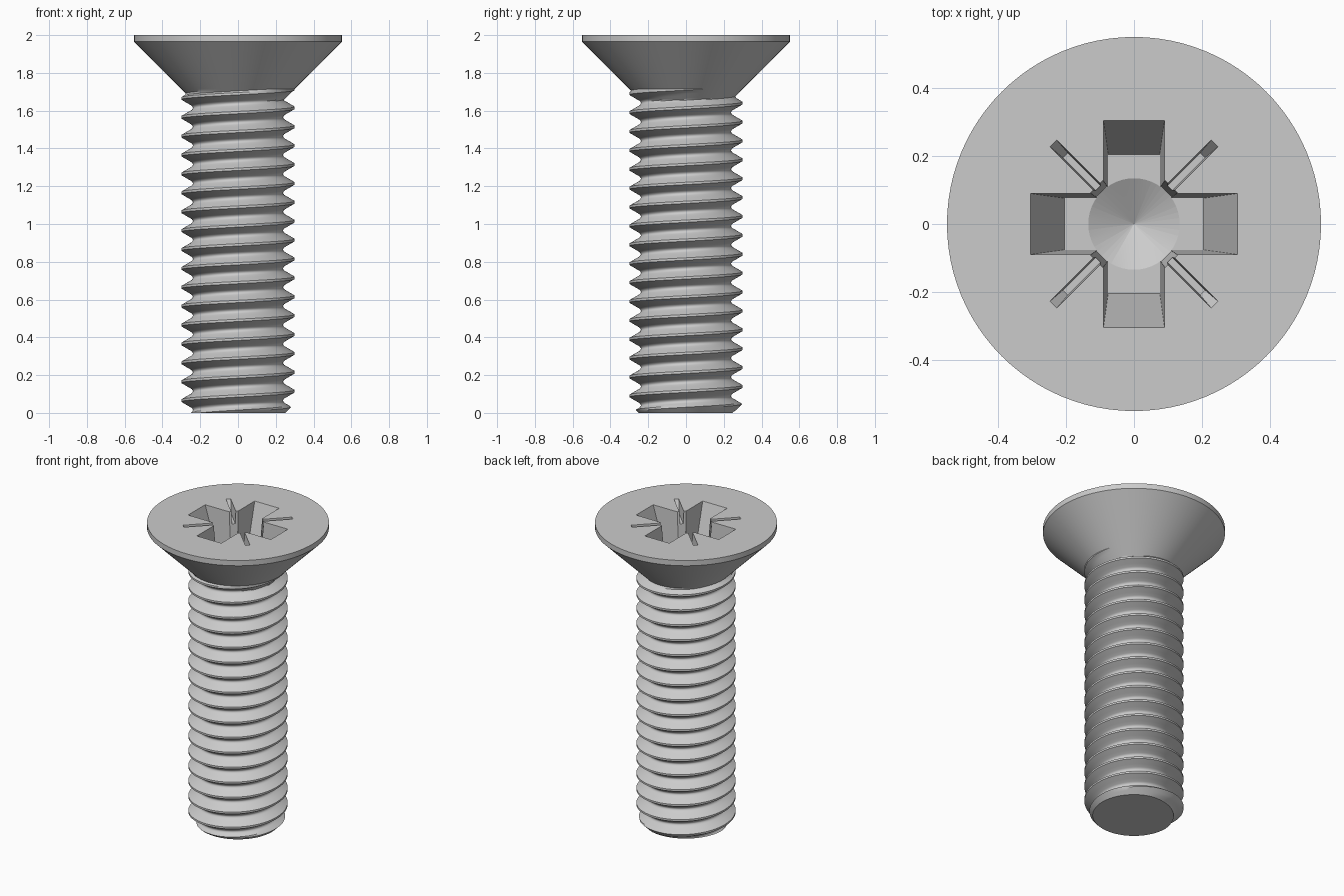
import bpy, bmesh, math
from mathutils import Matrix

if "Cube" in bpy.data.objects:
    bpy.data.objects.remove(bpy.data.objects["Cube"])

N = 96              # segments around
PITCH = 0.1
R_OUT, R_ROOT = 0.3, 0.239
Z_NECK = 1.715      # where the cone meets the shank
CREST = 0.015       # crest height at angle 0


def thread_radius(u):
    """Radius at phase u (in pitches, crest at 0): flat crest, 60 degree flanks, rounded root."""
    d = abs((u + 0.5) % 1.0 - 0.5)
    if d <= 0.0626:
        return R_OUT
    drop = (d - 0.0625) * PITCH * math.sqrt(3)
    if d > 0.36:
        knee = (0.36 - 0.0625) * PITCH * math.sqrt(3)
        t = (d - 0.36) / 0.14
        drop = knee + (R_OUT - R_ROOT - knee) * (1 - (1 - t) ** 2)
    return R_OUT - drop


def body_point(z, u):
    """Clamp to the shank, with a chamfered tip and a conical neck."""
    z = min(max(z, 0.0), Z_NECK)
    if z in (0.0, Z_NECK):
        return (0.25 if z == 0 else R_OUT), z
    r = min(thread_radius(u), 0.25 + z)
    return max(r, R_OUT - (Z_NECK - z)), z


# Threaded shank and countersunk head as one skin
phases = [-0.0625, 0.0625, 0.15, 0.25, 0.36, 0.40, 0.45, 0.5, 0.55, 0.60, 0.64, 0.75, 0.85]
bm = bmesh.new()
columns = []
for i in range(N + 1):
    a = 2 * math.pi * i / N
    profile = []
    for k in range(-2, 19):
        for p in phases:
            z = CREST + PITCH * (k + p + i / N)
            zc = min(max(z, 0.0), Z_NECK)
            u = (zc - CREST) / PITCH - i / N
            r, zz = body_point(z, u)
            if zz == 0.0:
                r = min(0.25, thread_radius(u))
            profile.append((r, zz))
    profile += [(0.55, 1.965), (0.55, 2.0)]
    columns.append([bm.verts.new((r * math.cos(a), r * math.sin(a), z)) for r, z in profile])
for c0, c1 in zip(columns, columns[1:]):
    for j in range(len(c0) - 1):
        bm.faces.new((c0[j], c1[j], c1[j + 1], c0[j + 1]))
bmesh.ops.remove_doubles(bm, verts=bm.verts, dist=1e-4)
bmesh.ops.holes_fill(bm, edges=[e for e in bm.edges if e.is_boundary], sides=0)
bmesh.ops.recalc_face_normals(bm, faces=bm.faces)
mesh = bpy.data.meshes.new("screw")
bm.to_mesh(mesh)
bm.free()
screw = bpy.data.objects.new("screw", mesh)
bpy.context.collection.objects.link(screw)
bpy.context.view_layer.objects.active = screw
screw.select_set(True)
bpy.ops.object.shade_smooth_by_angle(angle=math.radians(32))


def cut(bm, smooth=False):
    """Subtract the bmesh from the screw."""
    bmesh.ops.recalc_face_normals(bm, faces=bm.faces)
    for f in bm.faces:
        f.smooth = smooth
    m = bpy.data.meshes.new("recess_cutter")
    bm.to_mesh(m)
    bm.free()
    tool = bpy.data.objects.new("recess_cutter", m)
    tool.hide_render = True
    bpy.context.collection.objects.link(tool)
    mod = screw.modifiers.new("recess", 'BOOLEAN')
    mod.operation, mod.solver, mod.object = 'DIFFERENCE', 'EXACT', tool
    bpy.ops.object.modifier_apply(modifier=mod.name)
    bpy.data.objects.remove(tool)


def tapered_bar(top, bottom, floor, angle):
    """Bar cutter given half length and half width at z = 2 and at the floor."""
    z_top = 2.05
    k = (z_top - floor) / (2 - floor)
    ends = [(bottom, floor), ([b + (t - b) * k for t, b in zip(top, bottom)], z_top)]
    bm = bmesh.new()
    for (x, y), z in ends:
        for sx in (-1, 1):
            for sy in (-1, 1):
                bm.verts.new((sx * x, sy * y, z))
    bmesh.ops.convex_hull(bm, input=bm.verts)
    bmesh.ops.dissolve_limit(bm, angle_limit=0.01, verts=bm.verts, edges=bm.edges)
    bm.transform(Matrix.Rotation(math.radians(angle), 4, 'Z'))
    cut(bm)


# Cross recess: main arms, corner notches and thin diagonal marks
for turn in (0, 90):
    tapered_bar((0.305, 0.09), (0.205, 0.076), 1.70, turn)
    tapered_bar((0.155, 0.026), (0.135, 0.022), 1.70, turn + 45)
    tapered_bar((0.335, 0.014), (0.285, 0.010), 1.92, turn + 45)

# Conical bottom of the recess
bm = bmesh.new()
bmesh.ops.create_cone(bm, cap_ends=True, segments=48, radius1=0.0, radius2=0.138, depth=0.08,
                      matrix=Matrix.Translation((0, 0, 1.662)))
bmesh.ops.remove_doubles(bm, verts=bm.verts, dist=1e-5)
cut(bm, True)
